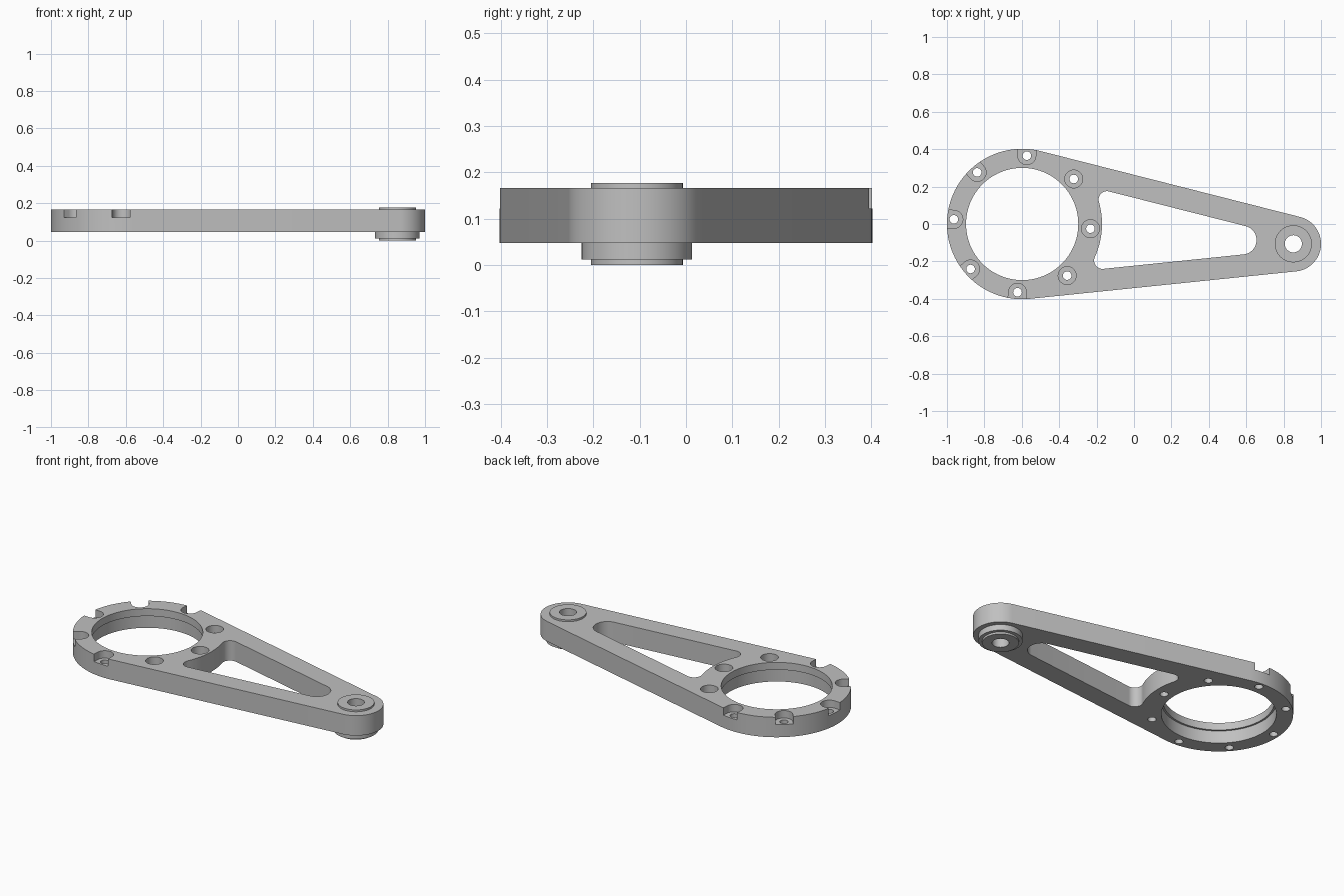
import bpy, bmesh, math
from math import cos, sin, pi, radians, atan2, acos, hypot

if "Cube" in bpy.data.objects:
    bpy.data.objects.remove(bpy.data.objects["Cube"], do_unlink=True)

# Main dimensions
BIG, R_BIG = (-0.598, 0.0), 0.402        # large ring end
SMALL, R_SMALL = (0.852, -0.106), 0.148  # small pivot end
Z0, Z1 = 0.047, 0.166                    # underside and top of the plate
Z_STEP = 0.122                           # bolt seat and bore step height

grey = bpy.data.materials.new("light_grey")
grey.use_nodes = True
grey.diffuse_color = (0.53, 0.53, 0.53, 1)
grey.node_tree.nodes["Principled BSDF"].inputs["Base Color"].default_value = (0.53, 0.53, 0.53, 1)


def arc(c, r, a0, a1, n):
    """Points along an arc, angles in radians."""
    return [(c[0] + r * cos(a0 + (a1 - a0) * i / n),
             c[1] + r * sin(a0 + (a1 - a0) * i / n)) for i in range(n + 1)]


def circle(c, r, n):
    return arc(c, r, 0, 2 * pi, n)[:-1]


def polar(c, r, a):
    return (c[0] + r * cos(a), c[1] + r * sin(a))


def make_object(name, bm):
    bmesh.ops.recalc_face_normals(bm, faces=bm.faces)
    mesh = bpy.data.meshes.new(name)
    bm.to_mesh(mesh)
    bm.free()
    mesh.materials.append(grey)
    ob = bpy.data.objects.new(name, mesh)
    bpy.context.collection.objects.link(ob)
    return ob


def prism(name, outline, z0, z1):
    bm = bmesh.new()
    face = bm.faces.new([bm.verts.new((x, y, z0)) for x, y in outline])
    top = bmesh.ops.extrude_face_region(bm, geom=[face])["geom"]
    bmesh.ops.translate(bm, vec=(0, 0, z1 - z0),
                        verts=[v for v in top if isinstance(v, bmesh.types.BMVert)])
    return make_object(name, bm)


def activate(ob):
    bpy.ops.object.select_all(action='DESELECT')
    ob.select_set(True)
    bpy.context.view_layer.objects.active = ob


def cut(ob, outline, z0, z1):
    """Remove a prism from the object."""
    cutter = prism("cutter", outline, z0, z1)
    cutter.hide_render = True
    activate(ob)
    mod = ob.modifiers.new("cut", 'BOOLEAN')
    mod.operation, mod.solver, mod.object = 'DIFFERENCE', 'EXACT', cutter
    bpy.ops.object.modifier_apply(modifier=mod.name)
    bpy.data.objects.remove(cutter, do_unlink=True)


def smooth(ob):
    activate(ob)
    bpy.ops.object.shade_smooth_by_angle(angle=radians(30))


# Directions of the two straight sides, tangent to both ends
dx, dy = SMALL[0] - BIG[0], SMALL[1] - BIG[1]
span, axis = hypot(dx, dy), atan2(dy, dx)
half = acos((R_BIG - R_SMALL) / span)
up, down = axis + half, axis - half

# Arm plate: both round ends joined by tangent sides
arm = prism("arm_plate",
            arc(BIG, R_BIG, up, down + 2 * pi, 72) + arc(SMALL, R_SMALL, down, up, 40),
            Z0, Z1)

# Tapered window: concave side round the ring, filleted corners, full round end
SIDE, R_ARC, FILLET, R_END = 0.283, 0.427, 0.045, 0.077
swing = acos((SIDE - FILLET) / (R_ARC + FILLET))
a_top, a_low = up - swing, down + swing
end_c = polar(BIG, (SIDE - R_END) / cos(half), axis)
window = (arc(end_c, R_END, down, up, 32)
          + arc(polar(BIG, R_ARC + FILLET, a_top), FILLET, up, a_top + pi, 14)
          + arc(BIG, R_ARC, a_top, a_low, 20)
          + arc(polar(BIG, R_ARC + FILLET, a_low), FILLET, a_low + pi, down + 2 * pi, 14))
cut(arm, window, Z0 - 0.1, Z1 + 0.1)

# Large bore, slightly wider below an upper lip
cut(arm, circle(BIG, 0.300, 96), Z0 - 0.1, Z1 + 0.1)
cut(arm, circle(BIG, 0.311, 96), Z0 - 0.1, Z_STEP)

# Seat for the pivot sleeve
cut(arm, circle(SMALL, 0.085, 48), Z0 - 0.1, Z1 + 0.1)

# Eight bolt holes with seats; the outer five seats open through the rim
for k in range(8):
    a = radians(-3.9 + 45 * k)
    c = polar(BIG, 0.366, a)
    seat = circle(c, 0.048, 32)
    if 2 <= k <= 6:
        out = polar(c, 0.1, a)
        seat = arc(c, 0.048, a + pi / 2, a + 3 * pi / 2, 20)
        seat += [polar(out, 0.048, a - pi / 2), polar(out, 0.048, a + pi / 2)]
    cut(arm, seat, Z_STEP, Z1 + 0.1)
    cut(arm, circle(c, 0.023, 24), Z0 - 0.1, Z1 + 0.05)
smooth(arm)

# Pivot sleeve: turned profile with a flange under the plate
profile = [(0.046, 0), (0.099, 0), (0.099, 0.012), (0.119, 0.012),
           (0.119, 0.050), (0.099, 0.050), (0.099, 0.177), (0.046, 0.177)]
bm = bmesh.new()
SEG = 64
rings = [[bm.verts.new((*p, z)) for p in circle(SMALL, r, SEG)] for r, z in profile]
for i, ring in enumerate(rings):
    nxt = rings[(i + 1) % len(rings)]
    for j in range(SEG):
        k = (j + 1) % SEG
        bm.faces.new((ring[j], ring[k], nxt[k], nxt[j]))
smooth(make_object("pivot_sleeve", bm))
